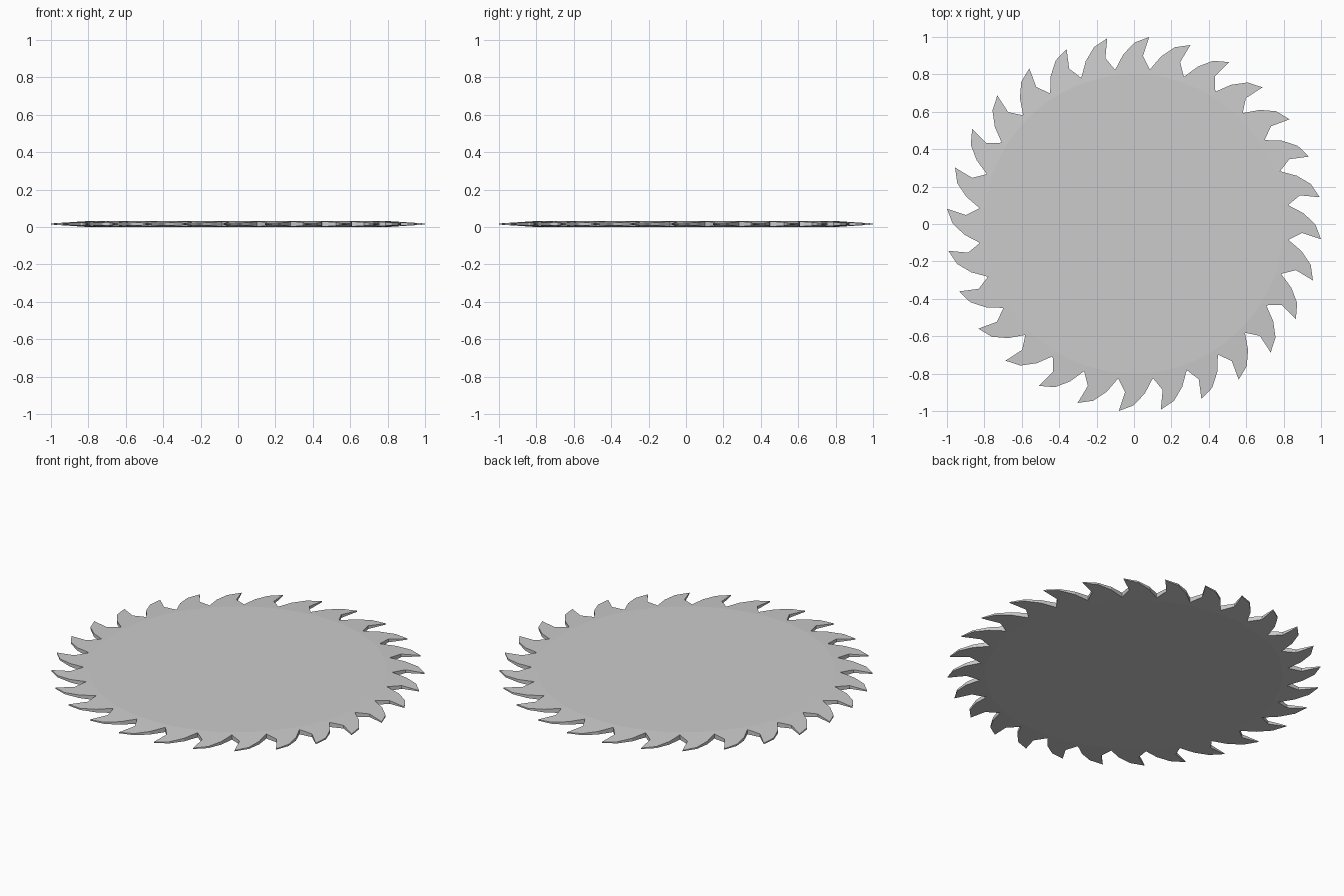
import bpy, bmesh
from math import cos, sin, radians

if "Cube" in bpy.data.objects:
    bpy.data.objects.remove(bpy.data.objects["Cube"])

TEETH = 28
STEP = 360 / TEETH
PHASE = 8.2            # angle of the first tooth tip
MID, HALF = 0.017, 0.016
R_FLAT = 0.80          # flat disc radius, bevelled towards the tips beyond it
TIP_HALF = 0.003
RIM_STEPS = 4

# one tooth, counter-clockwise: (angle from tip, radius)
TOOTH = [(-1.2, 0.83), (1.6, 0.90), (0, 1.003), (4.5, 0.97), (8.3, 0.908)]


def point(bm, angle, r, side):
    t = max(0, (r - R_FLAT) / (1 - R_FLAT))
    z = MID + side * (HALF + (TIP_HALF - HALF) * t)
    a = radians(angle)
    return bm.verts.new((r * cos(a), r * sin(a), z))


bm = bmesh.new()
outlines = []
for side in (1, -1):
    rim, edge = [], []
    for i in range(TEETH):
        base = PHASE + i * STEP
        rim += [point(bm, base - 1.2 + STEP * k / RIM_STEPS, R_FLAT, side)
                for k in range(RIM_STEPS)]
        edge += [point(bm, base + a, r, side) for a, r in TOOTH]
    # flat disc
    bm.faces.new(rim)
    # bevelled teeth
    n, m = len(TOOTH), RIM_STEPS
    for i in range(TEETH):
        outer = [edge[(i * n + k) % len(edge)] for k in range(n + 1)]
        inner = [rim[(i * m + k) % len(rim)] for k in range(m + 1)]
        bm.faces.new(outer + inner[::-1])
    outlines.append(edge)

# side walls of the teeth
top, bottom = outlines
for i in range(len(top)):
    j = (i + 1) % len(top)
    bm.faces.new((bottom[i], bottom[j], top[j], top[i]))
bmesh.ops.recalc_face_normals(bm, faces=bm.faces)
low = min(v.co.z for v in bm.verts)
bmesh.ops.translate(bm, verts=bm.verts, vec=(0, 0, -low))

mesh = bpy.data.meshes.new("saw_blade")
bm.to_mesh(mesh)
bm.free()
blade = bpy.data.objects.new("saw_blade", mesh)
bpy.context.collection.objects.link(blade)
